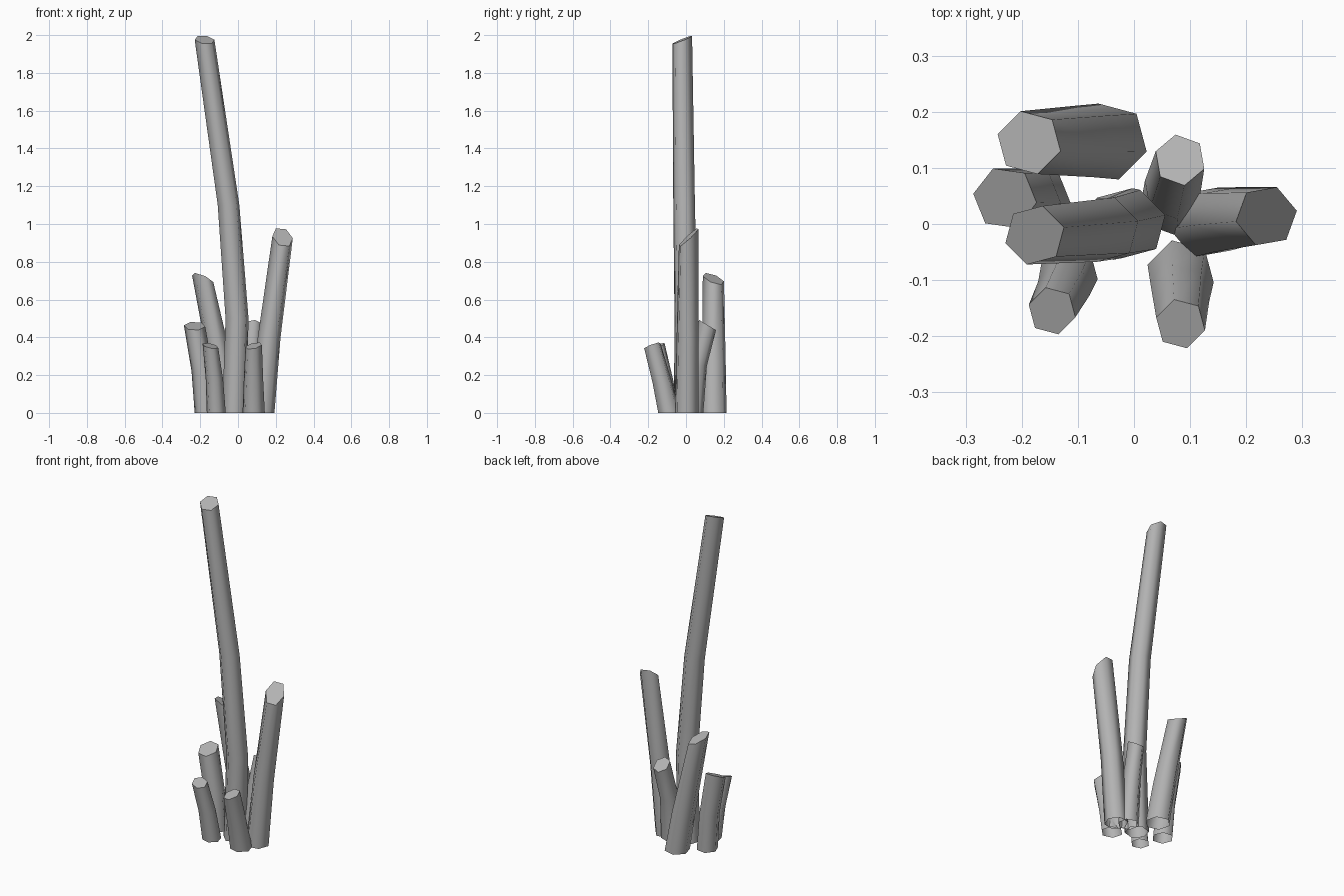
import bpy
import bmesh
from math import cos, sin, radians, pi

cube = bpy.data.objects.get("Cube")
if cube:
    bpy.data.objects.remove(cube, do_unlink=True)

SIDES = 6

grey = bpy.data.materials.new("plain_grey")
grey.use_nodes = True
colour = (0.45, 0.45, 0.45, 1)
grey.diffuse_color = colour
grey.node_tree.nodes["Principled BSDF"].inputs["Base Color"].default_value = colour


def make_stalk(name, path, radii, turn, slope):
    """Bent six-sided tube, open below, with a slanted cut on top.

    path: ring centres from the ground up; radii: base and top radius;
    turn: rotation of the corners in degrees; slope: lean of the cut in x, y.
    """
    bm = bmesh.new()
    rings = []
    height = path[-1][2]
    for i, (x, y, z) in enumerate(path):
        r = radii[0] + (radii[1] - radii[0]) * z / height
        tilt = slope if i == len(path) - 1 else (0, 0)
        ring = []
        for k in range(SIDES):
            a = radians(turn) + 2 * pi * k / SIDES
            dx, dy = r * cos(a), r * sin(a)
            ring.append(bm.verts.new((x + dx, y + dy, z - tilt[0] * dx - tilt[1] * dy)))
        rings.append(ring)

    # Smooth sides
    for low, high in zip(rings, rings[1:]):
        for k in range(SIDES):
            n = (k + 1) % SIDES
            bm.faces.new((low[k], low[n], high[n], high[k])).smooth = True

    # Flat cut end with a crisp rim
    cap = bm.faces.new(rings[-1])
    cap.smooth = False
    for edge in cap.edges:
        edge.smooth = False

    mesh = bpy.data.meshes.new(name)
    bm.to_mesh(mesh)
    bm.free()
    mesh.materials.append(grey)
    obj = bpy.data.objects.new(name, mesh)
    bpy.context.collection.objects.link(obj)


# Tall central stalk
make_stalk("tall_stalk",
           [(-0.02, 0, 0), (-0.005, 0, 0.5), (-0.05, -0.01, 1.1), (-0.177, -0.02, 1.975)],
           (0.066, 0.054), 15, (0.1, -0.4))

# Medium stalks
make_stalk("left_stalk",
           [(0.128, 0.003, 0), (0.165, 0.008, 0.4), (0.236, 0.014, 0.93)],
           (0.066, 0.055), 10, (0.25, -0.9))
make_stalk("back_right_stalk",
           [(-0.045, 0.147, 0), (-0.09, 0.147, 0.25), (-0.187, 0.145, 0.71)],
           (0.07, 0.058), 45, (0.4, 0.35))

# Short stalks
make_stalk("right_stalk",
           [(-0.17, 0.04, 0), (-0.188, 0.045, 0.22), (-0.23, 0.046, 0.46)],
           (0.06, 0.057), 52, (0, -0.4))
make_stalk("front_right_stalk",
           [(-0.115, -0.085, 0), (-0.125, -0.115, 0.18), (-0.146, -0.155, 0.355)],
           (0.052, 0.043), 45, (0.2, -0.3))
make_stalk("front_left_stalk",
           [(0.083, -0.088, 0), (0.082, -0.125, 0.16), (0.083, -0.178, 0.355)],
           (0.061, 0.045), 45, (-0.2, -0.35))
make_stalk("back_stalk",
           [(0.07, 0.035, 0), (0.068, 0.06, 0.25), (0.082, 0.114, 0.465)],
           (0.058, 0.046), 40, (0, 0.6))
